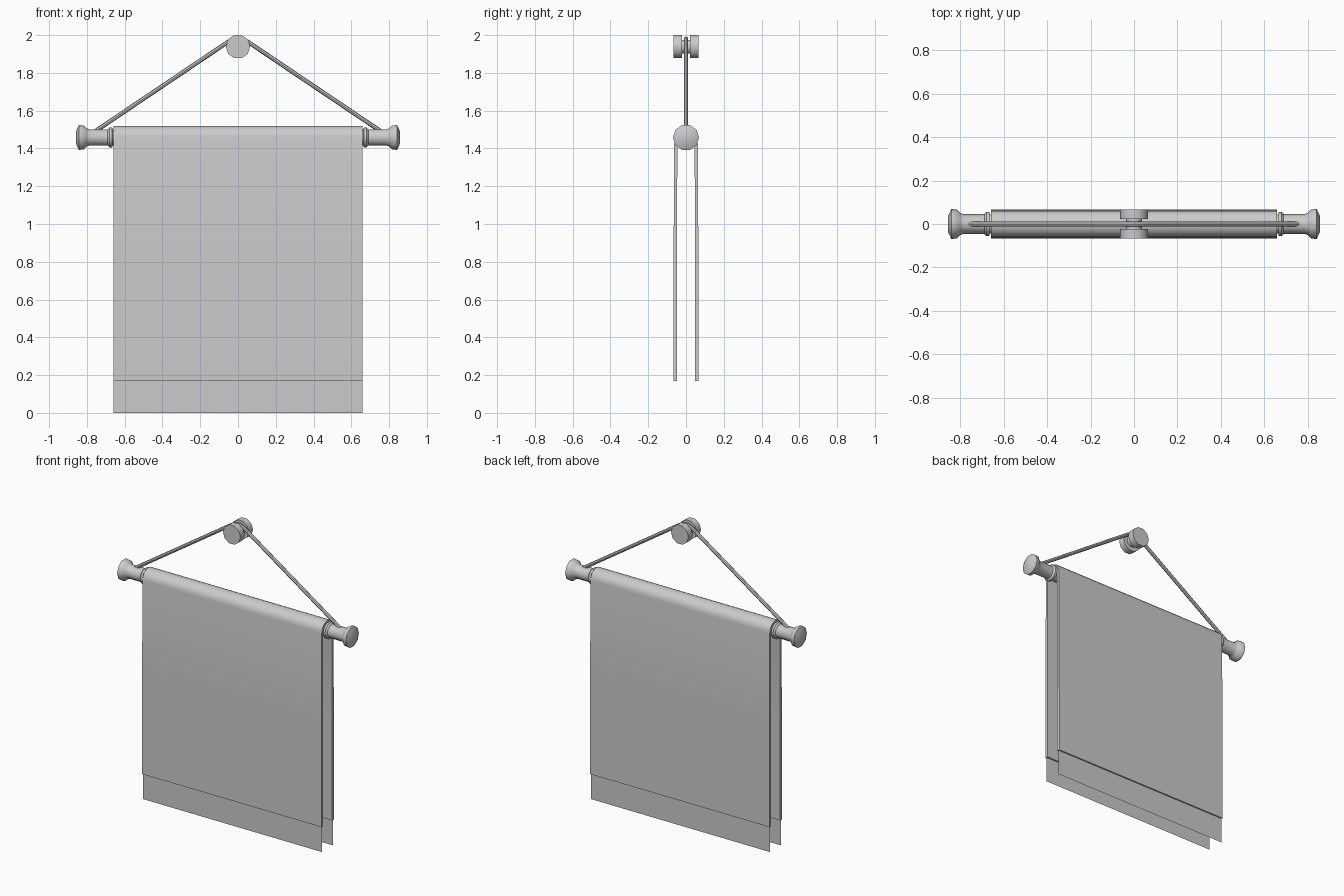
import bpy, bmesh, math
from mathutils import Matrix, Vector

if "Cube" in bpy.data.objects:
    bpy.data.objects.remove(bpy.data.objects["Cube"])


def finish(name, bm, smooth=True, fix=True):
    if fix:
        bmesh.ops.recalc_face_normals(bm, faces=bm.faces)
    me = bpy.data.meshes.new(name)
    bm.to_mesh(me)
    bm.free()
    ob = bpy.data.objects.new(name, me)
    bpy.context.collection.objects.link(ob)
    if smooth:
        bpy.ops.object.select_all(action='DESELECT')
        ob.select_set(True)
        bpy.context.view_layer.objects.active = ob
        bpy.ops.object.shade_smooth_by_angle(angle=math.radians(40))
    return ob


def lathe(name, profile, axis, center, sides=10):
    """Revolve (position, radius) pairs around the x or y axis."""
    bm = bmesh.new()
    rings = []
    for t, r in profile:
        ring = []
        for i in range(sides):
            a = 2 * math.pi * i / sides
            u, v = r * math.cos(a), r * math.sin(a)
            p = (t, u, v) if axis == 'x' else (u, t, v)
            ring.append(bm.verts.new(Vector(p) + Vector(center)))
        rings.append(ring)
    for a, b in zip(rings, rings[1:]):
        for i in range(sides):
            j = (i + 1) % sides
            bm.faces.new((a[i], a[j], b[j], b[i]))
    bm.faces.new(rings[0])
    bm.faces.new(rings[-1])
    return finish(name, bm)


ROD_Z = 1.458
PEG_Z = 1.939
W = 0.66

# Rod with turned collars and end knobs, mirrored about x = 0
half = [(0.665, 0.044), (0.666, 0.056), (0.68, 0.056), (0.69, 0.045),
        (0.785, 0.045), (0.802, 0.051), (0.818, 0.067), (0.842, 0.069),
        (0.857, 0.036)]
lathe("rod", [(-x, r) for x, r in reversed(half)] + half, 'x', (0, 0, ROD_Z))

# Hanging peg: two discs joined by a thin axle
peg = [(0.022, 0.037), (0.022, 0.0645), (0.066, 0.0645)]
lathe("peg", [(-y, r) for y, r in reversed(peg)] + peg, 'y', (0, 0, PEG_Z))

# Cloth draped over the rod: outer and inner outline, extruded along x
outer, inner = [], []
for y_out, y_in, z in ((0.067, 0.047, 0.17), (0.066, 0.047, 0.8)):
    outer.append((y_out, z))
    inner.append((y_in, z))
for i in range(11):
    a = math.pi * i / 10
    for pts, r in ((outer, 0.062), (inner, 0.046)):
        pts.append((r * math.cos(a), ROD_Z + r * math.sin(a)))
for pts in (outer, inner):
    pts += [(-pts[1][0], pts[1][1]), (-pts[0][0], pts[0][1])]
loop = outer + inner[::-1]
bm = bmesh.new()
left = [bm.verts.new((-W, y, z)) for y, z in loop]
right = [bm.verts.new((W, y, z)) for y, z in loop]
n = len(loop)
for i in range(n):
    j = (i + 1) % n
    bm.faces.new((left[i], left[j], right[j], right[i]))
for side in (left, right):
    for i in range(len(outer) - 1):
        bm.faces.new((side[i], side[i + 1], side[n - 2 - i], side[n - 1 - i]))
finish("draped_cloth", bm)

# Paper-thin fringe strips below each cloth panel
for name, y in (("front_fringe", -0.058), ("back_fringe", 0.058)):
    bm = bmesh.new()
    v = [bm.verts.new(p) for p in
         ((-W, y, 0), (W, y, 0), (W, y, 0.17), (-W, y, 0.17))]
    bm.faces.new(v if y < 0 else v[::-1])
    finish(name, bm, smooth=False, fix=False)

# Cord from the rod ends up over the peg
path = [(-0.765, 1.485), (-0.05, 1.966), (-0.02, 1.981), (0.02, 1.981),
        (0.05, 1.966), (0.765, 1.485)]
bm = bmesh.new()
rings = []
for k, (x, z) in enumerate(path):
    a, b = path[max(k - 1, 0)], path[min(k + 1, len(path) - 1)]
    d = Vector((b[0] - a[0], 0, b[1] - a[1])).normalized()
    up = Vector((-d.z, 0, d.x))
    rings.append([bm.verts.new(Vector((x, 0, z))
                  + 0.0115 * (math.cos(t) * up + math.sin(t) * Vector((0, 1, 0))))
                  for t in (math.pi * i / 4 for i in range(8))])
for a, b in zip(rings, rings[1:]):
    for i in range(8):
        j = (i + 1) % 8
        bm.faces.new((a[i], a[j], b[j], b[i]))
bm.faces.new(rings[0])
bm.faces.new(rings[-1])
finish("cord", bm)
